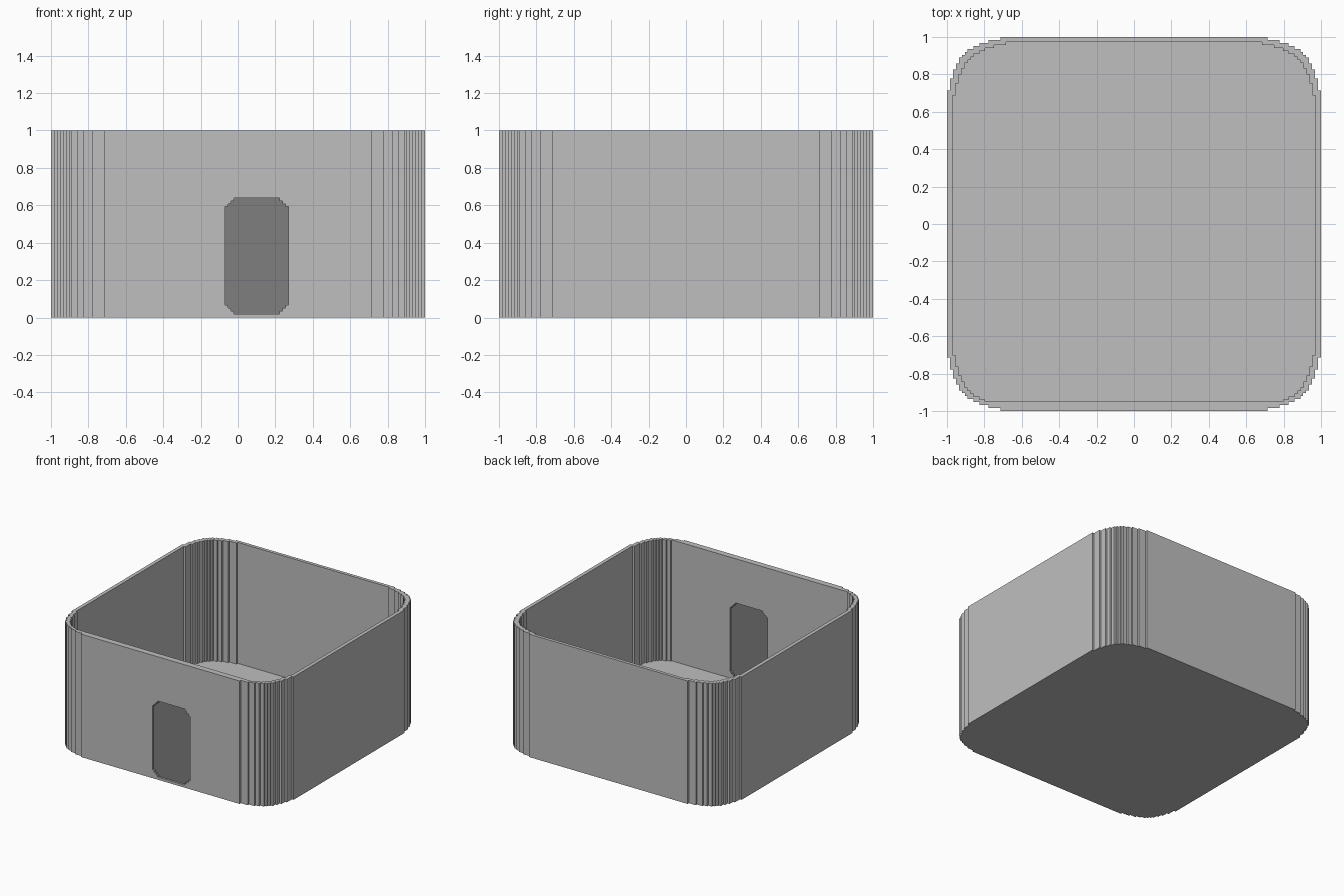
import bpy
import bmesh

if "Cube" in bpy.data.objects:
    bpy.data.objects.remove(bpy.data.objects["Cube"])

V = 1 / 63                      # size of one step
CORNER = [18, 14, 11, 9, 7, 6, 5, 4, 4, 3, 3, 2, 2, 2, 1, 1, 1, 1]
SMALL = [3, 2, 1]


def material(name, value):
    m = bpy.data.materials.new(name)
    m.diffuse_color = (value, value, value, 1)
    m.use_nodes = True
    m.node_tree.nodes["Principled BSDF"].inputs["Base Color"].default_value = m.diffuse_color
    return m


def stair(steps):
    """Stepped corner, from the vertical side to the horizontal side."""
    pts, n = [(0, len(steps) * V)], len(steps)
    for row in range(n - 1, -1, -1):
        if pts[-1][0] != steps[row] * V:
            pts.append((steps[row] * V, (row + 1) * V))
        if row == 0 or steps[row - 1] != steps[row]:
            pts.append((steps[row] * V, row * V))
    return pts


def stepped_rect(x0, x1, y0, y1, steps, clip=None):
    """Counter-clockwise rectangle outline with stepped corners."""
    s = stair(steps)
    pts = [(x0 + a, y0 + b) for a, b in s]
    pts += [(x1 - a, y0 + b) for a, b in reversed(s)]
    pts += [(x1 - a, y1 - b) for a, b in s]
    pts += [(x0 + a, y1 - b) for a, b in reversed(s)]
    if clip is not None:
        pts = [(x, max(y, clip)) for x, y in pts]
    clean = []
    for p in pts:               # drop repeated and collinear points
        if clean and abs(clean[-1][0] - p[0]) + abs(clean[-1][1] - p[1]) < 1e-6:
            continue
        if len(clean) > 1 and all(abs(q[1] - p[1]) < 1e-6 for q in clean[-2:]):
            clean.pop()
        clean.append(p)
    return clean


def prism(name, outline, lo, hi, mat, upright=False):
    """Extrude an outline along z, or along y when upright."""
    bm = bmesh.new()
    place = (lambda p, t: (p[0], t, p[1])) if upright else (lambda p, t: (p[0], p[1], t))
    face = bm.faces.new([bm.verts.new(place(p, lo)) for p in outline])
    new = bmesh.ops.extrude_face_region(bm, geom=[face])["geom"]
    shift = (0, hi - lo, 0) if upright else (0, 0, hi - lo)
    bmesh.ops.translate(bm, vec=shift,
                        verts=[g for g in new if isinstance(g, bmesh.types.BMVert)])
    bmesh.ops.recalc_face_normals(bm, faces=bm.faces)
    me = bpy.data.meshes.new(name)
    bm.to_mesh(me)
    bm.free()
    me.materials.append(mat)
    ob = bpy.data.objects.new(name, me)
    bpy.context.collection.objects.link(ob)
    return ob


def cut(target, cutter):
    mod = target.modifiers.new(cutter.name, 'BOOLEAN')
    mod.operation, mod.solver, mod.object = 'DIFFERENCE', 'EXACT', cutter
    cutter.hide_render = True
    cutter.hide_set(True)


light = material("light_grey", 0.52)
dark = material("dark_grey", 0.21)

# Open tub with stepped corners and a thicker front wall
tub = prism("tub", stepped_rect(-1, 1, -1, 1, CORNER), 0, 1, light)
hollow = prism("hollow_cutter",
               stepped_rect(-0.97, 0.97, -0.985, 0.973, CORNER, clip=-0.95),
               0.016, 1.2, light)
cut(tub, hollow)

# Doorway through the front wall
door_outline = stepped_rect(-0.07, 0.27, 0.02, 0.64, SMALL)
doorway = prism("doorway_cutter", door_outline, -1.1, -0.9, light, upright=True)
cut(tub, doorway)

# Dark door panel recessed from both wall faces
prism("door_panel", door_outline, -0.984, -0.966, dark, upright=True)
